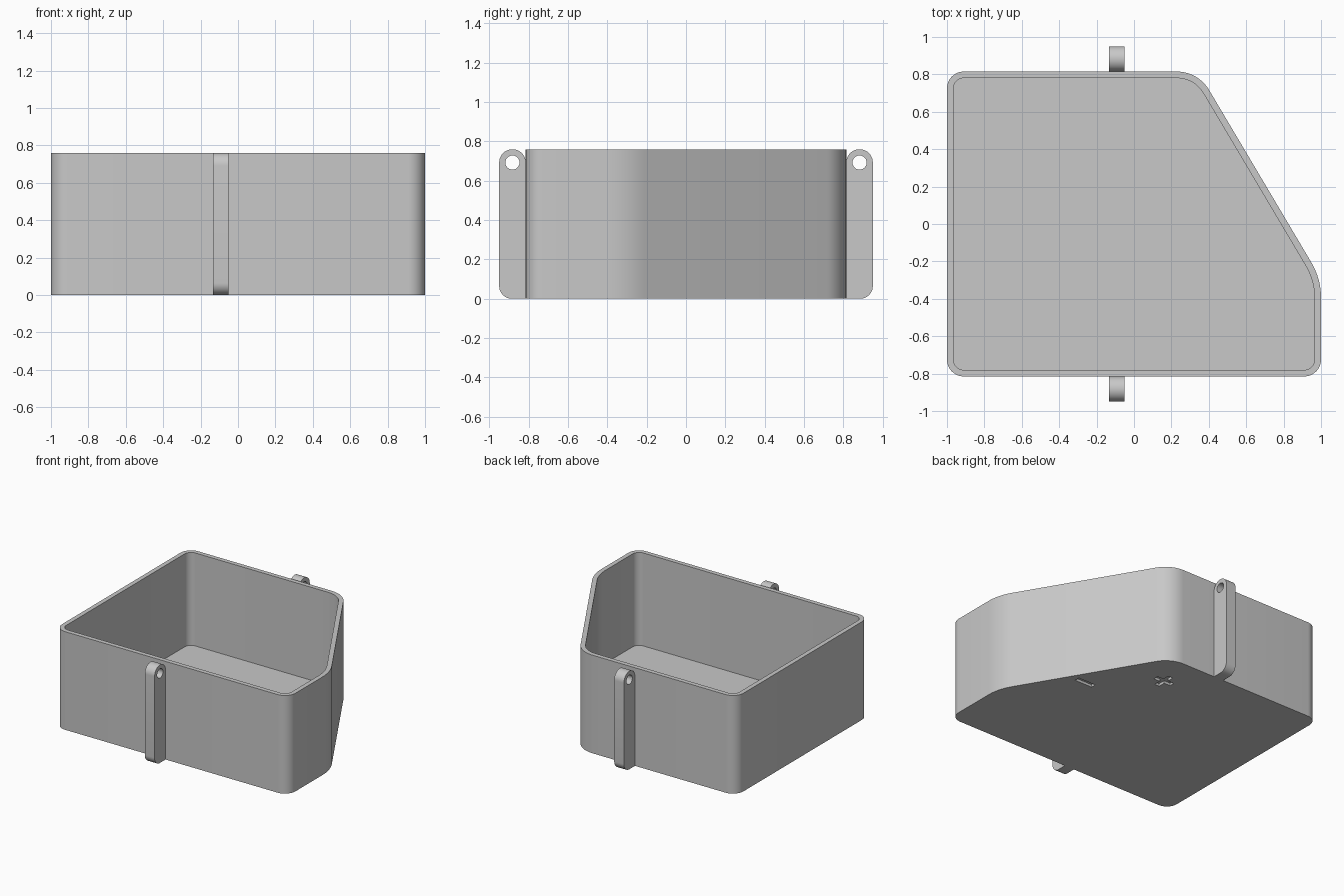
import bpy, bmesh, math
from mathutils import Vector

cube = bpy.data.objects.get("Cube")
if cube:
    bpy.data.objects.remove(cube, do_unlink=True)

HEIGHT, WALL, FLOOR = 0.76, 0.035, 0.04
HALF_Y = 0.815

grey = bpy.data.materials.new("plain_grey")
grey.use_nodes = True
grey.diffuse_color = (0.58, 0.58, 0.58, 1)
grey.node_tree.nodes["Principled BSDF"].inputs["Base Color"].default_value = grey.diffuse_color


def rounded(corners, steps=10):
    """Round a counter-clockwise outline of (u, v, radius) corners."""
    out = []
    for i, (u, v, r) in enumerate(corners):
        p = Vector((u, v))
        if r == 0:
            out.append(p)
            continue
        a = (Vector(corners[i - 1][:2]) - p).normalized()
        b = (Vector(corners[(i + 1) % len(corners)][:2]) - p).normalized()
        half = a.angle(b) / 2
        centre = p + (a + b).normalized() * r / math.sin(half)
        start = p + a * r / math.tan(half) - centre
        end = p + b * r / math.tan(half) - centre
        turn = math.pi - 2 * half
        for k in range(steps + 1):
            t = k / steps
            out.append(centre + (start * math.sin((1 - t) * turn)
                                 + end * math.sin(t * turn)) / math.sin(turn))
    return out


def inset(points, corners, d):
    """Offset a rounded outline inward by shifting each side line."""
    moved = []
    n = len(corners)
    for i, (u, v, r) in enumerate(corners):
        p = Vector((u, v))
        a = (p - Vector(corners[i - 1][:2])).normalized()
        b = (Vector(corners[(i + 1) % n][:2]) - p).normalized()
        na, nb = Vector((-a.y, a.x)), Vector((-b.y, b.x))
        q = p + (na + nb) * d / (1 + na.dot(nb))
        moved.append((q.x, q.y, r - d))
    return rounded(moved)


def finish(bm, name):
    bmesh.ops.recalc_face_normals(bm, faces=bm.faces)
    mesh = bpy.data.meshes.new(name)
    bm.to_mesh(mesh)
    bm.free()
    mesh.materials.append(grey)
    obj = bpy.data.objects.new(name, mesh)
    bpy.context.collection.objects.link(obj)
    return obj


def activate(obj):
    bpy.ops.object.select_all(action='DESELECT')
    obj.select_set(True)
    bpy.context.view_layer.objects.active = obj


def stacked(loops, name):
    """Closed solid through a list of 3D loops, capped at both ends."""
    bm = bmesh.new()
    rings = [[bm.verts.new(p) for p in loop] for loop in loops]
    n = len(rings[0])
    for low, high in zip(rings, rings[1:]):
        for i in range(n):
            j = (i + 1) % n
            bm.faces.new((low[i], low[j], high[j], high[i]))
    bm.faces.new(rings[0][::-1])
    bm.faces.new(rings[-1])
    return finish(bm, name)


def cut(target, cutter):
    cutter.hide_render = True
    mod = target.modifiers.new("cut", 'BOOLEAN')
    mod.operation, mod.solver, mod.object = 'DIFFERENCE', 'EXACT', cutter
    activate(target)
    bpy.ops.object.modifier_apply(modifier=mod.name)
    bpy.data.objects.remove(cutter, do_unlink=True)


def smooth(obj):
    activate(obj)
    bpy.ops.object.shade_smooth_by_angle(angle=math.radians(30))


# Open tray with one slanted side
corners = [(-1, -HALF_Y, 0.09), (1, -HALF_Y, 0.09), (1, -0.293, 0.37),
           (0.343, HALF_Y, 0.2), (-1, HALF_Y, 0.09)]
outer = rounded(corners)
inner = inset(outer, corners, WALL)
tray = stacked([[(p.x, p.y, z) for p in loop] for loop, z in
                ((outer, 0), (outer, HEIGHT), (inner, HEIGHT), (inner, FLOOR))], "tray")

# Shallow grooves under the floor: one cross and one bar
LONG, THIN, DEPTH = 0.075, 0.02, 0.02


def groove(outline, x, y):
    return stacked([[(x + u, y + v, z) for u, v in outline] for z in (-0.05, DEPTH)],
                   "groove_cutter")


bar = [(-LONG, -THIN), (LONG, -THIN), (LONG, THIN), (-LONG, THIN)]
arm = [(LONG, -THIN), (LONG, THIN), (THIN, THIN)]
cross = []
for quarter in range(4):
    for u, v in arm:
        for _ in range(quarter):
            u, v = -v, u
        cross.append((u, v))
cut(tray, groove(bar, 0.59, 0.17))
cut(tray, groove(cross, 0.18, 0.54))
smooth(tray)

# Upright lugs with a round eye at the top, front and back
LUG_X = (-0.133, -0.05)
R = 0.0675
eye_y, eye_z = HALF_Y + R, HEIGHT - R
profile = rounded([(HALF_Y - 0.01, 0, 0), (HALF_Y + 2 * R, 0, 0.065),
                   (HALF_Y + 2 * R, eye_z, 0)])
profile += [Vector((eye_y + R * math.cos(a), eye_z + R * math.sin(a)))
            for a in (math.pi * k / 20 for k in range(1, 21))]
profile += [Vector((HALF_Y, eye_z - 0.02)), Vector((HALF_Y - 0.01, eye_z - 0.02))]
eye = [Vector((eye_y + 0.036 * math.cos(a), eye_z + 0.036 * math.sin(a)))
       for a in (math.tau * k / 32 for k in range(32))]

for name, side in (("front_lug", -1), ("back_lug", 1)):
    lug = stacked([[(x, side * p.x, p.y) for p in profile] for x in LUG_X], name)
    hole = stacked([[(x, side * p.x, p.y) for p in eye] for x in (-0.2, 0.02)], "eye_cutter")
    cut(lug, hole)
    smooth(lug)
